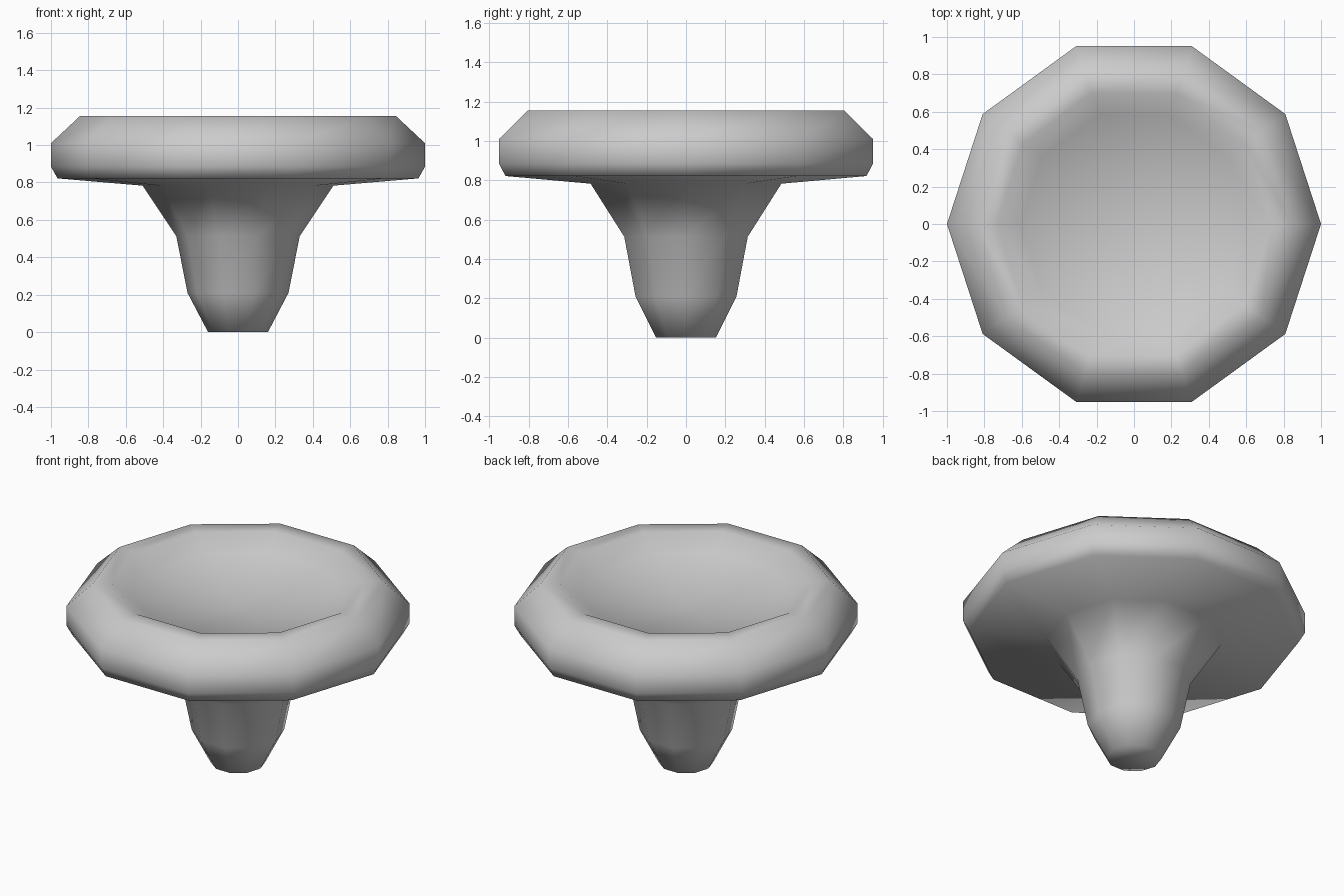
import bpy, bmesh
from math import cos, sin, tau

if "Cube" in bpy.data.objects:
    bpy.data.objects.remove(bpy.data.objects["Cube"])

SIDES = 10


def lathe(name, profile):
    """Revolve a (radius, height) profile; radius 0 makes a pole."""
    bm = bmesh.new()
    rings = []
    for r, z in profile:
        if r == 0:
            rings.append([bm.verts.new((0, 0, z))] * SIDES)
        else:
            rings.append([bm.verts.new((r * cos(tau * i / SIDES), r * sin(tau * i / SIDES), z))
                          for i in range(SIDES)])
    for a, b in zip(rings, rings[1:]):
        for i in range(SIDES):
            j = (i + 1) % SIDES
            bm.faces.new(dict.fromkeys((a[i], a[j], b[j], b[i])))
    bm.faces.new(rings[0][::-1])  # flat foot
    for f in bm.faces:
        f.smooth = True
    mesh = bpy.data.meshes.new(name)
    bm.to_mesh(mesh)
    bm.free()
    obj = bpy.data.objects.new(name, mesh)
    bpy.context.collection.objects.link(obj)
    return obj


# Stem, flared neck, thick rim and shallow dish in one continuous skin
lathe("thumbstick", [
    (0.16, 0), (0.27, 0.21), (0.33, 0.513), (0.51, 0.783),           # stem
    (0.965, 0.822), (1.0, 0.885), (1.0, 1.01), (0.845, 1.155),       # outer rim
    (0.735, 1.155), (0.61, 1.072), (0, 0.99),                        # dish
])
